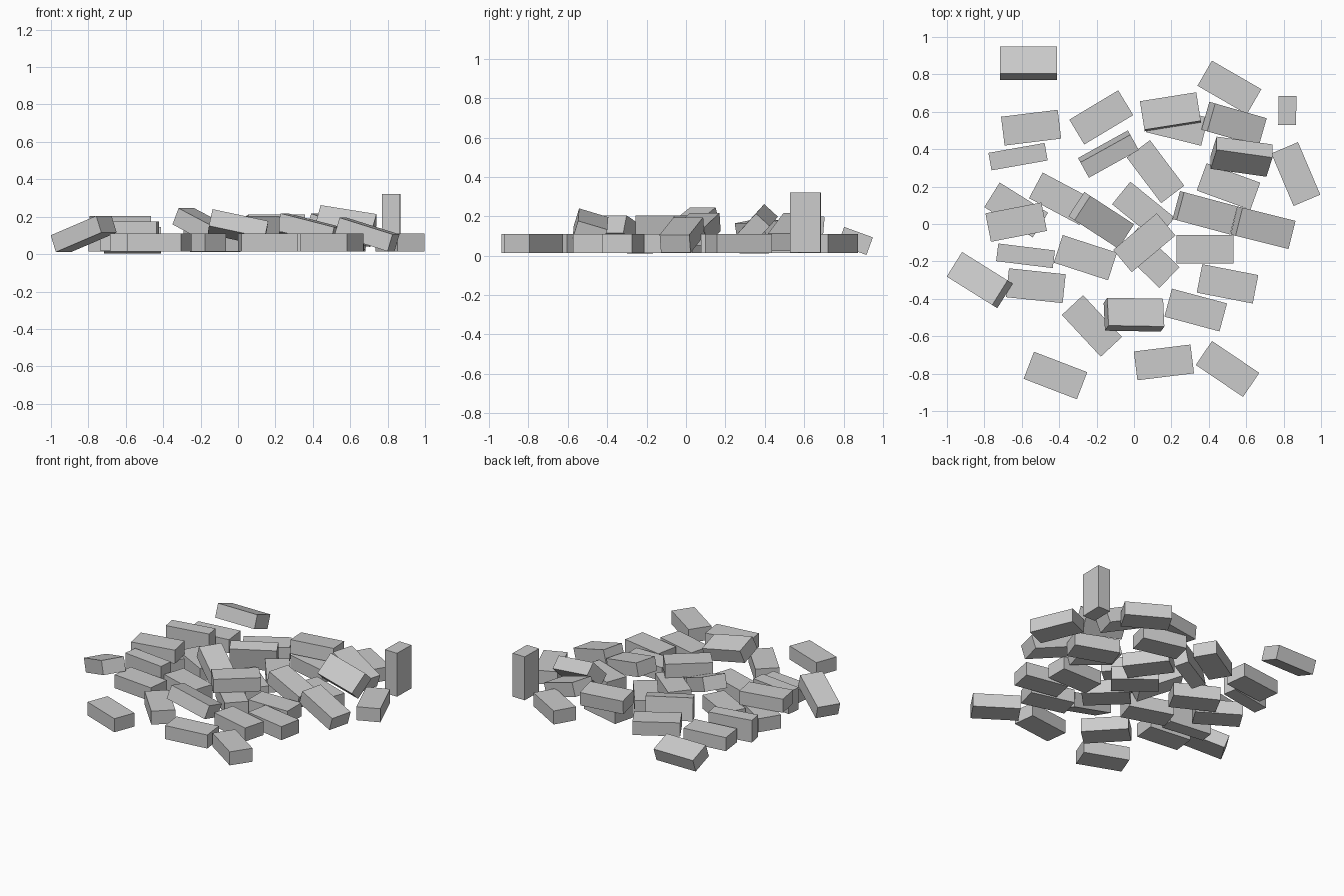
import bpy
from math import radians

LENGTH, WIDTH, HEIGHT = 0.305, 0.155, 0.095
FLOOR = 0.014                      # underside of the bricks lying flat
count = 0


def brick(x, y, z, turn, pitch=0, roll=0):
    """One loose brick: turn about z, pitch (left end up), roll about its length."""
    global count
    count += 1
    bpy.ops.mesh.primitive_cube_add(
        size=1, location=(x, y, z),
        rotation=(radians(roll), radians(pitch), radians(turn)))
    ob = bpy.context.object
    ob.name = f"brick_{count:02d}"
    ob.scale = (LENGTH, WIDTH, HEIGHT)
    bpy.ops.object.transform_apply(location=False, rotation=False, scale=True)


# Bricks lying flat on the ground: x, y, turn
ground = [
    (-0.55, 0.515, 7), (-0.175, 0.57, 31), (0.23, 0.53, -14),
    (0.51, 0.73, -30), (0.865, 0.267, -67), (0.505, 0.20, -20),
    (0.115, 0.28, -53), (-0.63, 0.075, -32), (-0.39, 0.135, -28),
    (0.05, 0.07, -39), (0.08, -0.18, -44), (-0.26, -0.18, -18),
    (-0.525, -0.33, -6), (-0.225, -0.545, -47), (0.33, -0.46, -15),
    (0.50, -0.32, -11), (0.38, -0.135, 0), (0.16, -0.74, 7),
    (0.50, -0.775, -34), (-0.42, -0.81, -21),
]
for x, y, turn in ground:
    brick(x, y, FLOOR + HEIGHT / 2, turn)

# Bricks resting flat on others: x, y, turn
for x, y, turn in [(-0.63, 0.01, 11), (0.055, -0.10, 40)]:
    brick(x, y, FLOOR + HEIGHT * 1.5, turn)

# Bricks on their long edge: x, y, turn, roll
for x, y, turn, roll in [(-0.62, 0.36, 10, 90), (-0.58, -0.17, -7, 90),
                         (-0.137, 0.374, 29, -80)]:
    brick(x, y, FLOOR + WIDTH / 2 + 0.005, turn, 0, roll)

# Brick standing on end
brick(0.82, 0.607, FLOOR + LENGTH / 2 + 0.003, -1, 90)

# Leaning bricks: x, y, z, turn, pitch, roll
leaning = [
    (-0.565, 0.86, 0.075, 0, 0, -20),
    (0.195, 0.60, 0.157, 9, 0, -5),
    (0.535, 0.535, 0.12, -16, 20, 0),
    (0.575, 0.36, 0.15, -8, 9, 47),
    (0.38, 0.06, 0.135, -15, 14, 0),
    (0.69, -0.02, 0.105, -14, 17, 0),
    (-0.175, 0.02, 0.14, -33, 24, 0),
    (-0.825, -0.30, 0.108, -32, -20, 0),
    (0.0, -0.485, 0.142, -1, 12, -17),
]
for pose in leaning:
    brick(*pose)
